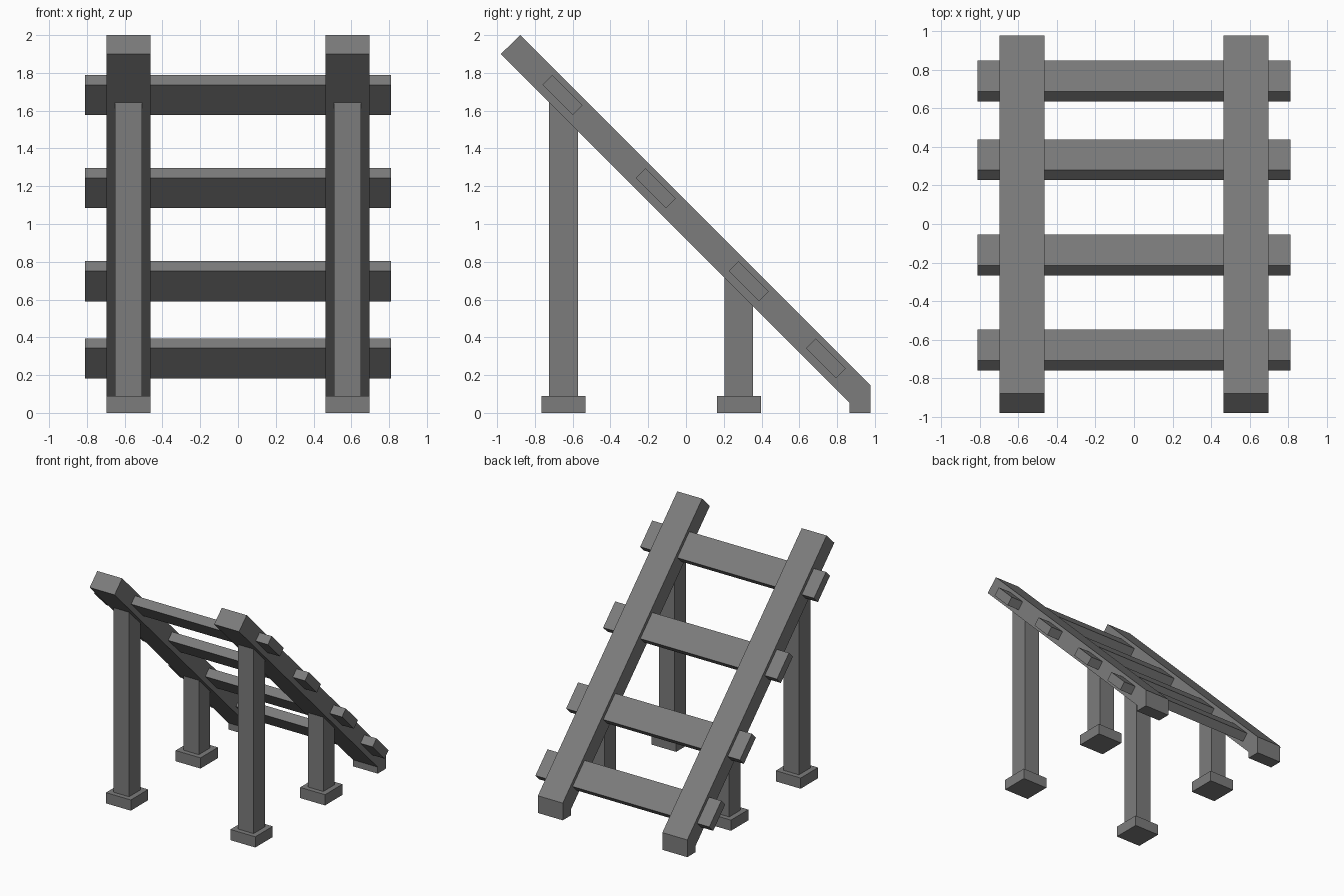
import bpy

if "Cube" in bpy.data.objects:
    bpy.data.objects.remove(bpy.data.objects["Cube"])

grey = bpy.data.materials.new("dark_grey")
grey.diffuse_color = (0.2, 0.2, 0.2, 1)
grey.use_nodes = True
grey.node_tree.nodes["Principled BSDF"].inputs["Base Color"].default_value = grey.diffuse_color

RAIL_X = 0.58      # centre of each rail
UNDER = 0.92       # rail underside lies on y + z = UNDER
STEP_MID = 1.03    # step centres lie on y + z = STEP_MID


def extrude_x(name, profile, x0, x1):
    """Prism along x from a (y, z) outline."""
    n = len(profile)
    verts = [(x, y, z) for x in (x0, x1) for y, z in profile]
    faces = [tuple(reversed(range(n))), tuple(range(n, 2 * n))]
    faces += [(i, (i + 1) % n, n + (i + 1) % n, n + i) for i in range(n)]
    mesh = bpy.data.meshes.new(name)
    mesh.from_pydata(verts, [], faces)
    mesh.materials.append(grey)
    obj = bpy.data.objects.new(name, mesh)
    bpy.context.collection.objects.link(obj)
    return obj


# Outlines run counter-clockwise seen from +x
rail = [(-0.98, 1.90), (0.865, 0.055), (0.865, 0), (0.977, 0),
        (0.977, 0.145), (-0.878, 2.0)]

for side, sx in (("left", -RAIL_X), ("right", RAIL_X)):
    # Sloping rail with a squared-off foot
    extrude_x(f"{side}_rail", rail, sx - 0.116, sx + 0.116)
    for place, y in (("tall", -0.648), ("short", 0.28)):
        # Leg trimmed to the slope of the rail, on a square base
        a, b = y - 0.076, y + 0.076
        leg = [(a, 0.09), (b, 0.09), (b, UNDER - b), (a, UNDER - a)]
        extrude_x(f"{side}_{place}_leg", leg, sx - 0.072, sx + 0.072)
        a, b = y - 0.116, y + 0.116
        base = [(a, 0), (b, 0), (b, 0.09), (a, 0.09)]
        extrude_x(f"{side}_{place}_leg_base", base, sx - 0.116, sx + 0.116)

# Cross steps tilted with the rails and passing through them
L, T = 0.08, 0.026   # half length and half thickness, projected on y and z
for i, y in enumerate((0.741, 0.333, -0.16, -0.653)):
    z = STEP_MID - y
    step = [(y - L - T, z + L - T), (y + L - T, z - L - T),
            (y + L + T, z - L + T), (y - L + T, z + L + T)]
    extrude_x(f"step_{i + 1}", step, -0.81, 0.81)
